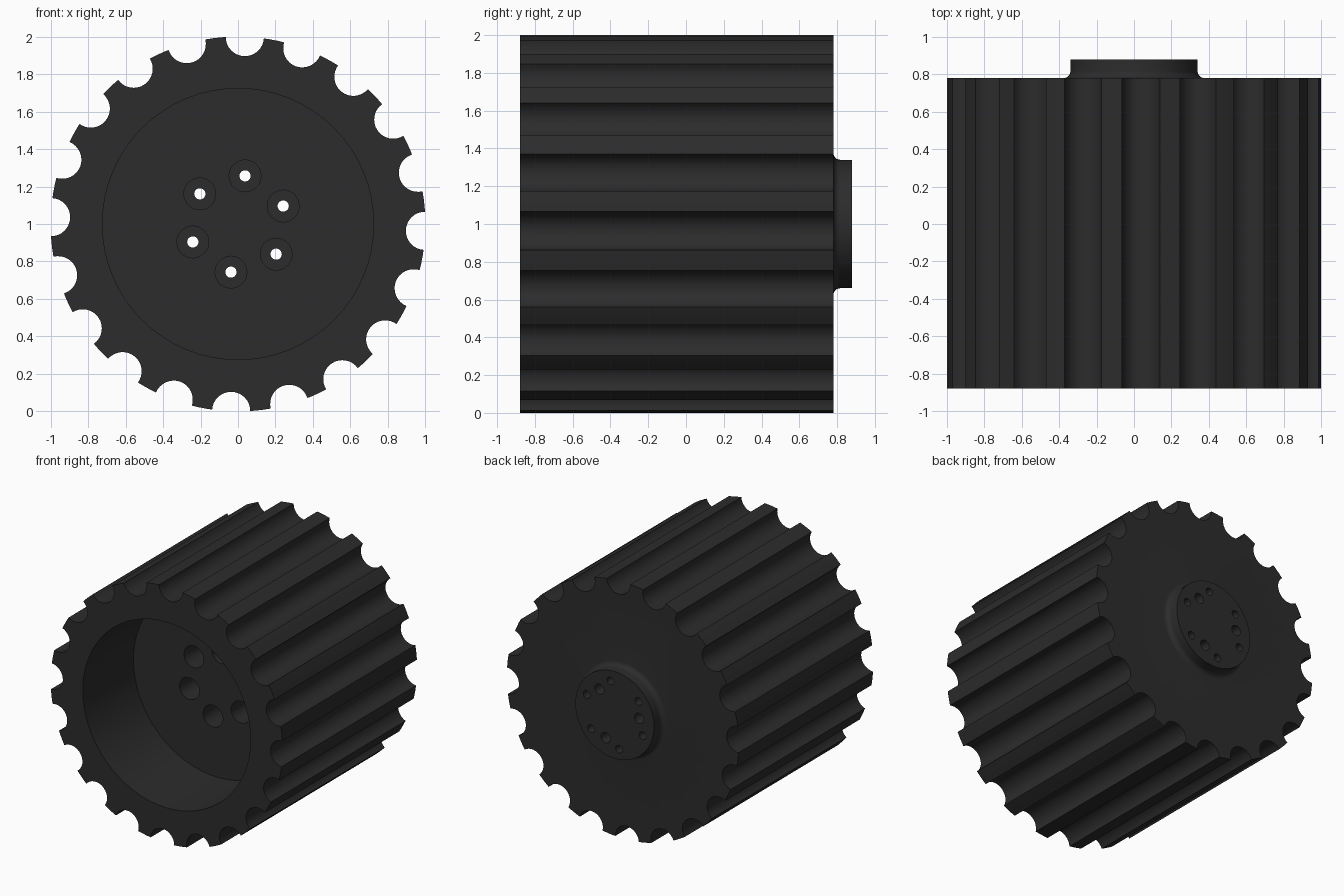
import bpy, bmesh
from math import sin, cos, acos, pi, radians

if "Cube" in bpy.data.objects:
    bpy.data.objects.remove(bpy.data.objects["Cube"])

CZ = 1.0                      # height of the wheel axis
FRONT, BACK, BOSS = -0.88, 0.78, 0.88
FLOOR = -0.255                # floor of the front recess
R, G, N = 1.002, 0.102, 20    # outer radius, groove radius, groove count


def finish(name, bm):
    bmesh.ops.recalc_face_normals(bm, faces=bm.faces)
    me = bpy.data.meshes.new(name)
    bm.to_mesh(me)
    bm.free()
    ob = bpy.data.objects.new(name, me)
    bpy.context.collection.objects.link(ob)
    return ob


def loft(bm, rings):
    """Closed solid through rings of points."""
    rows = [[bm.verts.new(p) for p in ring] for ring in rings]
    n = len(rows[0])
    for a, b in zip(rows, rows[1:]):
        for i in range(n):
            j = (i + 1) % n
            bm.faces.new((a[i], a[j], b[j], b[i]))
    bm.faces.new(rows[0])
    bm.faces.new(rows[-1])


def lathe(bm, profile, seg, x=0, z=CZ):
    """Turn (radius, y) points about an axis along y."""
    loft(bm, [[(x + r * sin(2 * pi * i / seg), y, z + r * cos(2 * pi * i / seg))
               for i in range(seg)] for r, y in profile])


def boolean(target, tool, op):
    m = target.modifiers.new(tool.name, 'BOOLEAN')
    m.operation, m.solver, m.object = op, 'EXACT', tool
    tool.hide_render = True


# Grooved roller body
outline = []
t_max = acos((1 + G * G - R * R) / (2 * G))
half = G / R                                   # approx. half mouth angle
for k in range(N):
    a = radians(2.1 + 18 * k)
    for i in range(17):
        t = t_max * (i / 8 - 1)
        u, v = G * sin(t), 1 - G * cos(t)
        outline.append((v * sin(a) + u * cos(a), v * cos(a) - u * sin(a)))
    for f in (1 / 3, 2 / 3):
        b = a + half + f * (2 * pi / N - 2 * half)
        outline.append((R * sin(b), R * cos(b)))
bm = bmesh.new()
loft(bm, [[(x, y, CZ + z) for x, z in outline] for y in (FRONT, BACK)])
wheel = finish("grooved_roller", bm)

# Rear boss with a fillet at its foot
F = 0.037
fillet = [(0.34 + F - F * sin(i * pi / 12), BACK + F - F * cos(i * pi / 12)) for i in range(7)]
bm = bmesh.new()
lathe(bm, [(0.34 + F, BACK - 0.1)] + fillet + [(0.34, BOSS)], 64)
boss = finish("rear_boss", bm)

# Front recess
bm = bmesh.new()
lathe(bm, [(0.725, FRONT - 0.1), (0.725, FLOOR)], 64)
recess = finish("recess_cutter", bm)

# Six counterbored through holes and three blind rear holes
bm = bmesh.new()
for k in range(6):
    a = radians(8.3 + 60 * k)
    lathe(bm, [(0.085, FLOOR - 0.1), (0.085, 0.5), (0.03, 0.5), (0.03, BOSS + 0.1)],
          32, 0.26 * sin(a), CZ + 0.26 * cos(a))
for k in range(3):
    a = radians(38.3 + 120 * k)
    lathe(bm, [(0.04, 0.6), (0.04, BOSS + 0.1)], 32, 0.213 * sin(a), CZ + 0.213 * cos(a))
holes = finish("hole_cutter", bm)

boolean(wheel, boss, 'UNION')
boolean(wheel, recess, 'DIFFERENCE')
boolean(wheel, holes, 'DIFFERENCE')

# Bake the cuts and drop the helpers
dg = bpy.context.evaluated_depsgraph_get()
result = bpy.data.meshes.new_from_object(wheel.evaluated_get(dg))
wheel.modifiers.clear()
wheel.data = result
for ob in (boss, recess, holes):
    bpy.data.objects.remove(ob)

# Dark rubber colour and smooth shading
mat = bpy.data.materials.new("dark_plastic")
mat.diffuse_color = (0.025, 0.025, 0.025, 1)
mat.use_nodes = True
mat.node_tree.nodes["Principled BSDF"].inputs["Base Color"].default_value = mat.diffuse_color
wheel.data.materials.clear()
wheel.data.materials.append(mat)
bpy.context.view_layer.objects.active = wheel
wheel.select_set(True)
bpy.ops.object.shade_smooth_by_angle(angle=radians(30))
